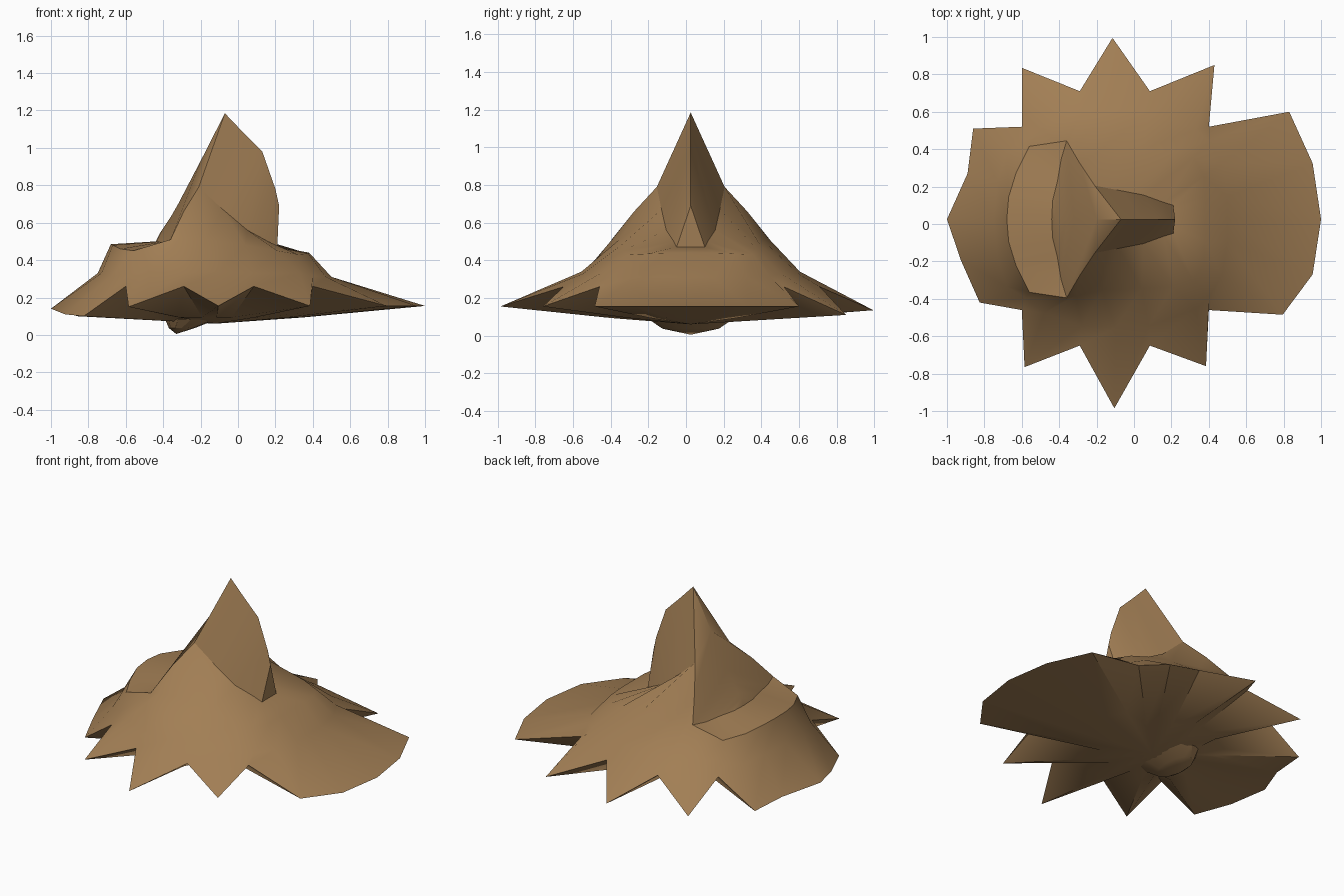
import bpy
import bmesh
import math

default_cube = bpy.data.objects.get("Cube")
if default_cube:
    bpy.data.objects.remove(default_cube, do_unlink=True)

# One warm brown for the whole model
brown = bpy.data.materials.new("warm_brown")
brown.use_nodes = True
BROWN_COLOUR = (0.36, 0.21, 0.09, 1)
brown.diffuse_color = BROWN_COLOUR
brown.node_tree.nodes["Principled BSDF"].inputs["Base Color"].default_value = BROWN_COLOUR

CENTRE_Y = 0.025


def full_ring(half):
    """Close a half outline, running from +x round to -x, by mirroring it in y."""
    mirrored = [(x, -y, z) for x, y, z in reversed(half[1:-1])]
    return half + mirrored


def loft(name, rings, smooth_angle):
    """Skin consecutive closed rings, outermost first, into one smooth shaded part."""
    bm = bmesh.new()
    loops = [[bm.verts.new(point) for point in ring] for ring in rings]
    for outer, inner in zip(loops, loops[1:]):
        count = len(outer)
        for i in range(count):
            following = (i + 1) % count
            bm.faces.new((outer[i], outer[following], inner[following], inner[i]))
    bmesh.ops.remove_doubles(bm, verts=bm.verts[:], dist=0.001)
    bmesh.ops.dissolve_degenerate(bm, edges=bm.edges[:], dist=0.0005)
    mesh = bpy.data.meshes.new(name)
    bm.to_mesh(mesh)
    bm.free()
    mesh.materials.append(brown)
    part = bpy.data.objects.new(name, mesh)
    part.location.y = CENTRE_Y
    bpy.context.collection.objects.link(part)
    bpy.ops.object.select_all(action='DESELECT')
    part.select_set(True)
    bpy.context.view_layer.objects.active = part
    bpy.ops.object.shade_smooth_by_angle(angle=math.radians(smooth_angle))


def ellipse(centre_x, radius_x, radius_y, height, sides=12):
    """Flat ring of points, for the knob below."""
    turns = [math.tau * i / sides for i in range(sides)]
    return [(centre_x + radius_x * math.cos(a), radius_y * math.sin(a), height) for a in turns]


# Spiked rim with a broad flap at one end and a short one at the other
rim_back = [
    (1, 0, .155), (.955, .3, .155), (.83, .575, .155),
    (.4, .495, .26), (.43, .825, .11), (.085, .685, .26),
    (-.115, .97, .135), (-.29, .685, .26), (-.6, .81, .12),
    (-.6, .495, .26), (-.86, .485, .1), (-.89, .245, .11), (-1, 0, .14),
]
rim_front = [
    (-.925, -.22, .11), (-.825, -.445, .1), (-.6, -.485, .26),
    (-.585, -.79, .15), (-.29, -.675, .26), (-.105, -1.01, .155),
    (.085, -.675, .26), (.385, -.785, .155), (.4, -.485, .26),
    (.795, -.51, .155), (.955, -.295, .155),
]
rim = rim_back + rim_front

# Middle of the slope
slope = full_ring([
    (.5, 0, .31), (.5, .12, .31), (.47, .3, .31),
    (.4, .42, .315), (.33, .48, .33), (.08, .57, .33),
    (-.1, .58, .34), (-.28, .57, .33), (-.48, .5, .34),
    (-.58, .42, .33), (-.68, .36, .31), (-.73, .2, .33), (-.75, 0, .33),
])

# Shoulder, which becomes the outer lip of the collar
shoulder = full_ring([
    (.38, 0, .44), (.38, .12, .44), (.375, .23, .435),
    (.32, .33, .43), (.21, .36, .45), (.04, .37, .48),
    (-.17, .38, .51), (-.31, .41, .52), (-.36, .42, .51),
    (-.56, .39, .45), (-.63, .25, .46), (-.67, .12, .48), (-.68, 0, .485),
])

# Foot of the peak
foot = full_ring([
    (.21, 0, .47), (.21, .04, .47), (.21, .075, .47),
    (.16, .09, .5), (.05, .13, .56), (-.08, .155, .67),
    (-.21, .18, .79), (-.29, .3, .66), (-.36, .42, .51),
    (-.39, .32, .5), (-.41, .2, .5), (-.435, .1, .5), (-.44, 0, .5),
])

# Ridge line over the peak
ridge_profile = [
    (.22, .69), (.22, .69), (.22, .69), (.2, .78), (.13, .98), (.03, 1.08),
    (-.07, 1.185), (-.2, .93), (-.32, .7), (-.36, .63), (-.4, .57), (-.42, .54), (-.44, .5),
]
ridge = full_ring([(x, 0, z) for x, z in ridge_profile])

loft("spiked_skirt", [rim, slope, shoulder, foot], 42)
loft("pointed_peak", [foot, ridge], 30)

# Underside: a shallow dish, folded up to the rim between the spikes
DISH_X, DISH_Z, DISH_SCALE = -.12, .06, .42
dish_centre = [(DISH_X, 0, DISH_Z)] * len(rim)
dish = [
    (DISH_X + (x - DISH_X) * DISH_SCALE, y * DISH_SCALE,
     DISH_Z + (min(z, .14) - DISH_Z) * DISH_SCALE)
    for x, y, z in rim
]
loft("underside", [dish_centre, dish, rim], 30)

# Small knob hanging below
knob_tip = [(-.33, 0, .005)] * 12
loft("knob", [knob_tip, ellipse(-.3, .07, .15, .037), ellipse(-.25, .14, .22, .085)], 30)
